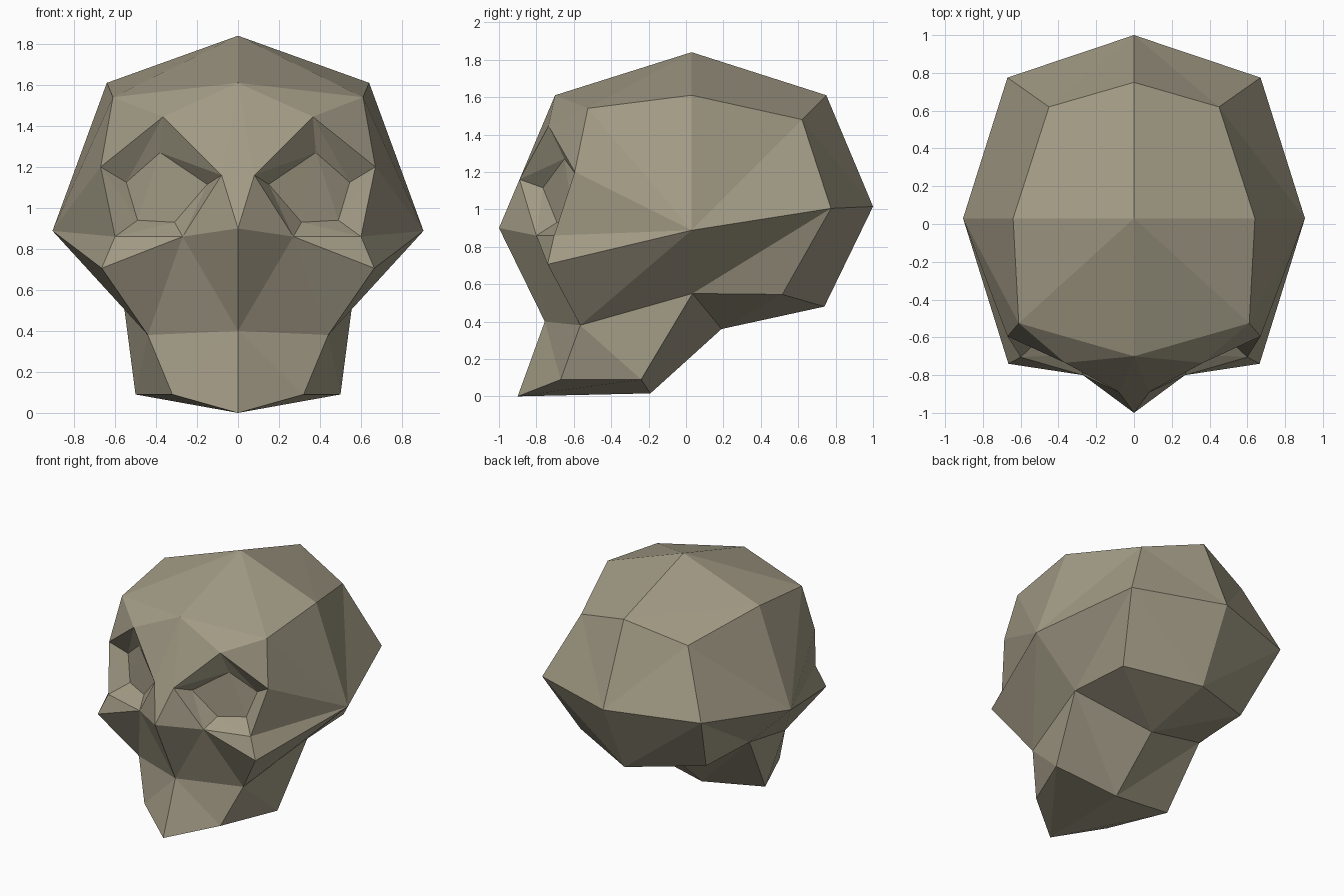
import bpy, bmesh

if "Cube" in bpy.data.objects:
    bpy.data.objects.remove(bpy.data.objects["Cube"])

# One material for the whole head
bone = bpy.data.materials.new("warm grey")
bone.diffuse_color = (0.36, 0.325, 0.235, 1)
bone.use_nodes = True
bone.node_tree.nodes["Principled BSDF"].inputs["Base Color"].default_value = bone.diffuse_color

# Profile on the centre line, from crown over the back to chin and mouth (y, z)
midline = [(0, y, z) for y, z in [
    (0.03, 1.84), (0.75, 1.61), (1.0, 1.015), (0.74, 0.48),
    (0.19, 0.36), (-0.19, 0.016), (-0.9, 0.0), (-0.755, 0.40)]]

# Matching profile along the side of the skull and jaw
side = [(0.64, 0.03, 1.61), (0.45, 0.62, 1.48), (0.67, 0.775, 1.005), (0.53, 0.515, 0.545),
        (0.56, 0.035, 0.55), (0.50, -0.24, 0.09), (0.32, -0.67, 0.09), (0.44, -0.565, 0.38)]

# Eye socket: outer rim and sunken inner rim, starting at the brow
rim = [(0.365, -0.735, 1.445), (0.08, -0.89, 1.16), (0.27, -0.80, 0.86),
       (0.60, -0.705, 0.86), (0.67, -0.595, 1.20)]
inner = [(0.38, -0.65, 1.27), (0.15, -0.765, 1.115), (0.31, -0.69, 0.93),
         (0.49, -0.60, 0.94), (0.545, -0.545, 1.125)]

# Single landmarks
temple = (0.905, 0.03, 0.888)
forehead, forehead_side = (0, -0.70, 1.61), (0.61, -0.525, 1.54)
bridge, nose = (0, -0.89, 1.16), (0, -1.0, 0.90)
cheek = (0.665, -0.74, 0.706)

crown, mouth = midline[0], midline[-1]
top_side, back_top, back_side, nape, jaw_back, jaw_low, chin_side, mouth_side = side
brow, brow_in, eye_low, eye_out, brow_out = rim


def face(*points):
    bm.faces.new([bm.verts.new((mirror * x, y, z)) for x, y, z in points])


def fan(centre, points):
    for a, b in zip(points, points[1:]):
        face(centre, a, b)


def strip(first, second):
    for i in range(len(first) - 1):
        face(first[i], first[i + 1], second[i])
        face(first[i + 1], second[i + 1], second[i])


bm = bmesh.new()
for mirror in (1, -1):
    # Crown, back of head, underside and jaw
    strip(midline, side)
    # Side of the head
    fan(temple, [top_side, back_top, back_side, jaw_back, mouth_side, cheek,
                 eye_out, brow_out, forehead_side, top_side])
    # Cheek, upper lip and side of the nose
    fan(eye_low, [eye_out, cheek, mouth_side, mouth, nose, brow_in])
    # Forehead
    fan(forehead, [crown, forehead_side, brow, brow_in, bridge])
    face(crown, top_side, forehead_side)
    face(brow, forehead_side, brow_out)
    face(brow_in, nose, bridge)
    # Jaw side and lower back of the skull
    fan(jaw_low, [jaw_back, mouth_side, chin_side])
    face(jaw_back, back_side, nape)
    # Eye socket wall and floor
    strip(rim + rim[:1], inner + inner[:1])
    fan(inner[0], inner[1:])

bmesh.ops.remove_doubles(bm, verts=bm.verts, dist=0.0005)
bmesh.ops.recalc_face_normals(bm, faces=bm.faces)

mesh = bpy.data.meshes.new("head")
bm.to_mesh(mesh)
bm.free()
mesh.materials.append(bone)
head = bpy.data.objects.new("head", mesh)
bpy.context.collection.objects.link(head)
